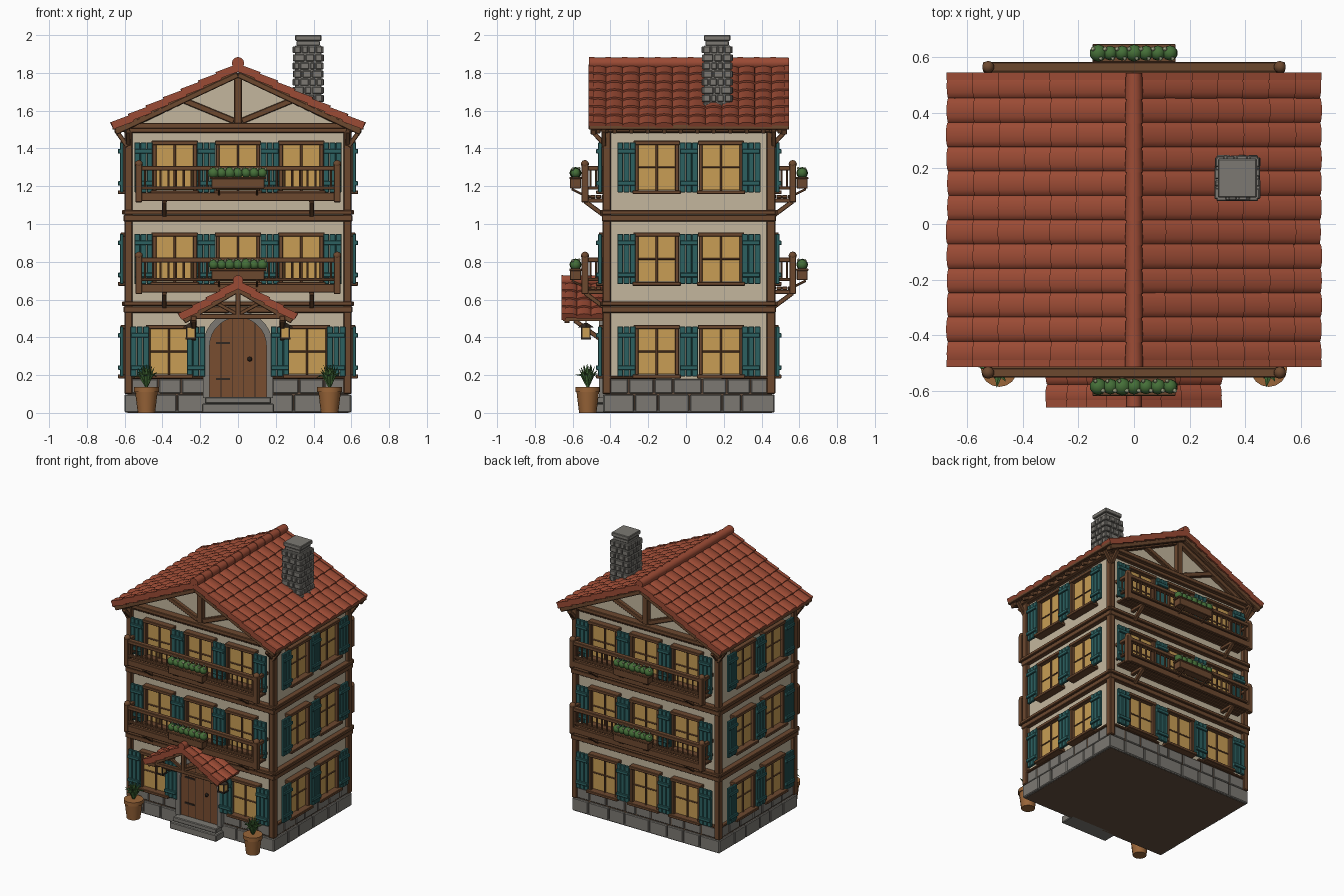
import bpy, bmesh, random
from math import pi, sin, cos, hypot
from mathutils import Matrix, Vector

if "Cube" in bpy.data.objects:
    bpy.data.objects.remove(bpy.data.objects["Cube"])

random.seed(4)
CY = 0.015                       # centre of the house body in y
I = Matrix.Identity(4)
T = lambda *v: Matrix.Translation(v)
COLORS = dict(wall=(.55, .47, .34), roof=(.33, .07, .035), wood=(.15, .065, .028), dark=(.03, .02, .015),
              teal=(.025, .12, .12), glass=(.58, .34, .09), stone=(.2, .19, .17), door=(.19, .075, .03),
              green=(.06, .16, .04), clay=(.32, .13, .04), bloom=(.45, .5, .3), mortar=(.13, .08, .05))
MATS = {}
for key, col in COLORS.items():
    MATS[key] = bpy.data.materials.new(key)
    MATS[key].diffuse_color = (*col, 1)
PARTS = {}


def part(name, mat, bevel=0.0, smooth=False):
    bm = bmesh.new()
    PARTS[name] = (bm, mat, bevel, smooth)
    return bm


def box(bm, c, s, M=I):
    bmesh.ops.create_cube(bm, size=1, matrix=M @ T(*c) @ Matrix.Diagonal((*s, 1)))


def aim(a, b):
    a, b = Vector(a), Vector(b)
    return T(*((a + b) / 2)) @ (b - a).to_track_quat('Z', 'Y').to_matrix().to_4x4(), (b - a).length


def beam(bm, a, b, w, M=I):
    R, length = aim(a, b)
    bmesh.ops.create_cube(bm, size=1, matrix=M @ R @ Matrix.Diagonal((w, w, length, 1)))


def cone(bm, a, b, r1, r2, n=12, M=I, flat=1):
    R, length = aim(a, b)
    bmesh.ops.create_cone(bm, cap_ends=True, segments=n, radius1=r1, radius2=r2, depth=length,
                          matrix=M @ R @ Matrix.Diagonal((1, flat, 1, 1)))


def ball(bm, c, r, M=I):
    bmesh.ops.create_icosphere(bm, subdivisions=2, radius=r, matrix=M @ T(*c))


def loft(bm, A, B):
    a, b = [bm.verts.new(p) for p in A], [bm.verts.new(p) for p in B]
    bm.faces.new(a)
    bm.faces.new(b[::-1])
    for i in range(len(a)):
        j = (i + 1) % len(a)
        bm.faces.new((a[i], a[j], b[j], b[i]))


def prism(bm, pts, y0, y1, M=I):
    loft(bm, [M @ Vector((x, y0, z)) for x, z in pts], [M @ Vector((x, y1, z)) for x, z in pts])


# wall frames: local x along the wall, local -y outward, z up
frame = lambda ang, dist: T(0, CY, 0) @ Matrix.Rotation(ang, 4, 'Z') @ T(0, -dist, 0)
FRONT, BACK, RIGHT, LEFT = frame(0, .43), frame(pi, .43), frame(pi / 2, .575), frame(-pi / 2, .575)
WALLS = [(FRONT, .6), (BACK, .6), (RIGHT, .455), (LEFT, .455)]

# walls with gables, stone plinth
prism(part("plaster_walls", 'wall'), [(-.575, .08), (.575, .08), (.575, 1.52), (0, 1.8), (-.575, 1.52)], CY - .43, CY + .43)
core = part("plinth_core", 'mortar')
box(core, (0, CY, .09), (1.17, .88, .18))
stones = part("plinth_stones", 'stone', .005)
box(stones, (0, CY, .008), (1.19, .9, .014))


def stone_row(bm, M, half, z0, z1, n, out, skip=0):
    cuts = [-half] + [half * (-1 + 2 * (i + random.uniform(-.2, .2)) / n) for i in range(1, n)] + [half]
    for a, b in zip(cuts, cuts[1:]):
        if abs((a + b) / 2) > skip:
            o = out - random.uniform(0, .004)
            box(bm, ((a + b) / 2, -o / 2 + .01, (z0 + z1) / 2), (b - a - .006, o + .02, z1 - z0 - .006), M)


for M, h in WALLS:
    stone_row(stones, M, h, 0, .1, 6 if h < .5 else 8, .026)
    stone_row(stones, M, h - .03, .1, .182, 7 if h < .5 else 9, .018, .18 if M is FRONT else 0)

# timber frame: corner posts and floor beams
posts = part("corner_posts", 'wood', .005)
beams = part("floor_beams", 'wood', .004)
for sx in (-1, 1):
    for sy in (-1, 1):
        box(posts, (sx * .58, CY + sy * .435, .81), (.042, .045, 1.42))
for M, h in WALLS:
    for z, t, out in ((.578, .024, .035), (.547, .034, .026), (1.062, .024, .035), (1.031, .034, .026), (1.497, .03, .022)):
        box(beams, (0, -out / 2, z), (2 * h + .01, out + .01, t), M)
    for s in (-1, 1):
        box(beams, (s * (h / 2 + .08), -.01, .187), (h - .18, .03, .014), M)

# windows and shutters
panes = part("window_panes", 'glass')
frames = part("window_frames", 'wood', .003)
shutters = part("shutters", 'teal', .003)


def window(M, u, z):
    box(panes, (u, -.005, z), (.2, .02, .24), M)
    for s in (-1, 1):
        box(frames, (u + s * .107, -.015, z), (.02, .05, .26), M)
    box(frames, (u, -.018, z + .13), (.245, .056, .022), M)
    box(frames, (u, -.026, z - .132), (.255, .07, .02), M)
    box(frames, (u, -.012, z), (.012, .025, .25), M)
    box(frames, (u, -.011, z), (.2, .02, .009), M)


def shutter(M, u, z):
    for i in (-1, 0, 1):
        box(shutters, (u + i * .033, -.04, z), (.031, .02, .265), M)
    for dz in (-.085, .085):
        box(shutters, (u, -.053, z + dz), (.096, .016, .024), M)


for z in (.325, .815, 1.3):
    for M, h in WALLS:
        if M is FRONT and z < .5:
            us, ss = (-.365, .365), (-.52, -.222, .222, .52)
        elif h > .5:
            us, ss = (-.335, 0, .335), (-.5, -.168, .168, .5)
        else:
            us, ss = (-.17, .17), (-.33, 0, .33)
        for u in us:
            window(M, u, z)
        for u in ss:
            shutter(M, u, z)

# balconies with flower boxes, front and back on both upper floors
deck = part("balcony_decks", 'wood', .003)
rails = part("balcony_railings", 'wood', .003)
knobs = part("railing_knobs", 'wood', 0, True)
fbox = part("flower_boxes", 'wood', .003)
plants = part("flower_box_plants", 'green', 0, True)
blooms = part("flower_blooms", 'bloom')
for M in (FRONT, BACK):
    for z in (.66, 1.145):
        for i in range(4):
            box(deck, (0, -.018 - i * .03, z), (1.05, .028, .018), M)
        box(deck, (0, -.125, z), (1.08, .025, .045), M)
        box(rails, (0, -.12, z + .15), (1.08, .034, .026), M)
        box(rails, (0, -.12, z + .045), (1.05, .02, .016), M)
        for i in range(25):
            box(rails, (-.492 + i * .041, -.12, z + .095), (.011, .011, .1), M)
        for s in (-1, 1):
            box(rails, (s * .525, -.12, z + .07), (.036, .036, .2), M)
            ball(knobs, (s * .525, -.12, z + .172), .022, M)
            box(rails, (s * .525, -.06, z + .15), (.028, .12, .024), M)
            box(rails, (s * .525, -.06, z + .045), (.018, .12, .016), M)
            for y in (-.03, -.06, -.09):
                box(rails, (s * .525, y, z + .095), (.011, .011, .1), M)
            beam(deck, (s * .39, -.12, z - .025), (s * .39, -.005, z - .11), .024, M)
            box(deck, (s * .39, -.06, z - .02), (.026, .12, .022), M)
        box(fbox, (0, -.17, z + .07), (.28, .058, .055), M)
        box(fbox, (0, -.17, z + .098), (.3, .066, .012), M)
        for s in (-1, 1):
            beam(fbox, (s * .1, -.19, z + .04), (s * .1, -.13, z + .01), .012, M)
        for i in range(7):
            u = -.129 + i * .043
            ball(plants, (u, -.17, z + .125), .029 + random.uniform(-.003, .003), M)
            ball(blooms, (u + .018, -.185, z + .146), .008, M)
            ball(blooms, (u - .01, -.15, z + .15), .007, M)


# tiled gable roofs
def roof(name, run, zr, ze, y0, y1, cols, rows, capr):
    tiles, under = part(name + "_tiles", 'roof', 0, True), part(name + "_boards", 'wood')
    length = hypot(run, zr - ze)
    w, step = (y1 - y0) / cols, length / rows
    prism(under, [(0, zr), (run, ze), (run, ze - .018), (0, zr - .02), (-run, ze - .018), (-run, ze)], y0 + .005, y1 - .005)
    for s in (-1, 1):
        d = Vector((s * run, 0, ze - zr)) / length
        n = Vector((s * (zr - ze), 0, run)) / length
        P = lambda t, y, h: Vector((0, y, zr)) + d * t + n * h
        for r in range(rows):
            t0, t1 = r * step, (r + 1) * step + .012
            for c in range(cols):
                yc, j = y0 + (c + .5) * w, random.uniform(-.003, .003)
                arc = [(w * .53 * cos(a * pi / 6), .018 * sin(a * pi / 6)) for a in range(7)]
                base = [(-w * .53, -.012), (w * .53, -.012)]
                prof = lambda t, k: [P(t, yc + y, h + k) for y, h in arc + base]
                loft(tiles, prof(t0, .002), prof(t1 + j, .014))
            for y in (y0 + .008, y1 - .008):        # verge tiles
                q = [(-.013, -.018), (.013, -.018), (.013, .022), (-.013, .022)]
                loft(tiles, [P(t0, y + a, b) for a, b in q], [P(t1, y + a, b + .01) for a, b in q])
    n = max(3, round((y1 - y0) / .09))
    for i in range(n):                              # ridge caps
        a = y0 + (y1 - y0) * i / n
        cone(tiles, (0, a - .004, zr + .026), (0, a + (y1 - y0) / n + .004, zr + .026), capr, capr * .88, 12)


roof("main_roof", .65, 1.825, 1.515, CY - .525, CY + .525, 12, 7, .033)
roof("porch_roof", .29, .675, .505, -.655, -.425, 3, 4, .028)

# gable timbers, eaves, rafter tails
gable = part("gable_timbers", 'wood', .004)
eaves = part("eaves_timbers", 'wood', .003)
for M in (FRONT, BACK):
    box(gable, (0, -.015, 1.66), (.042, .04, .28), M)
    box(gable, (0, -.025, 1.52), (1.3, .06, .03), M)
    for s in (-1, 1):
        beam(gable, (s * .02, -.012, 1.545), (s * .3, -.012, 1.66), .032, M)
        beam(gable, (0, -.012, 1.795), (s * .62, -.012, 1.5), .036, M)
        beam(gable, (0, -.075, 1.79), (s * .65, -.075, 1.485), .03, M)
        beam(eaves, (s * .585, -.02, 1.41), (s * .645, -.02, 1.495), .024, M)
        beam(eaves, (s * .58, -.015, 1.42), (s * .58, -.08, 1.49), .024, M)
for s in (-1, 1):
    box(eaves, (s * .655, CY, 1.513), (.02, 1.06, .028))
    box(eaves, (s * .59, CY, 1.505), (.035, 1.02, .03))
    for i in range(12):
        y = CY - .48 + i * .0873
        beam(eaves, (s * .56, y, 1.53), (s * .645, y, 1.49), .024)

# chimney
chim = part("chimney", 'stone', .004)
CX, CHY = .372, .165
box(chim, (CX, CHY, 1.77), (.14, .14, .35))
for k in range(4):
    M = T(CX, CHY, 0) @ Matrix.Rotation(k * pi / 2, 4, 'Z') @ T(0, -.07, 0)
    for r in range(8):
        stone_row(chim, M, .078, 1.6 + r * .043, 1.643 + r * .043, 3 + r % 2, .013)
box(chim, (CX, CHY, 1.957), (.125, .125, .025))
box(chim, (CX, CHY, 1.985), (.14, .14, .03))

# arched door with stone surround and steps
arc = lambda r, n=14: [(r * cos(pi * i / n), .355 + r * sin(pi * i / n)) for i in range(n + 1)]
prism(part("door_leaf", 'door'), [(.152, .08)] + arc(.152) + [(-.152, .08)], -.03, .01, FRONT)
prism(part("door_surround", 'stone'), [(.185, .08)] + arc(.185) + [(-.185, .08), (-.15, .08)] + arc(.15)[::-1] + [(.15, .08)], -.045, .01, FRONT)
iron = part("door_fittings", 'dark')
for x in (-.09, -.03, .03, .09):
    top = .355 + (.15 ** 2 - x * x) ** .5
    box(iron, (x, -.028, (.085 + top) / 2), (.004, .006, top - .085), FRONT)
for z in (.18, .37):
    box(iron, (-.08, -.032, z), (.075, .008, .012), FRONT)
ball(iron, (.062, -.038, .285), .013, FRONT)
steps = part("door_steps", 'stone', .005)
box(steps, (0, -.05, .025), (.38, .12, .05), FRONT)
box(steps, (0, -.04, .067), (.35, .1, .034), FRONT)

# porch timbers and hanging lanterns
porch = part("porch_timbers", 'wood', .003)
lamp, lframe = part("lantern_glass", 'glass'), part("lantern_frames", 'dark')
box(porch, (0, -.63, .51), (.5, .026, .026))
box(porch, (0, -.63, .585), (.028, .026, .14))
for s in (-1, 1):
    beam(porch, (0, -.63, .65), (s * .285, -.63, .485), .026)
    beam(porch, (s * .01, -.63, .525), (s * .12, -.63, .585), .02)
    box(porch, (s * .235, -.53, .5), (.03, .23, .028))
    beam(porch, (s * .235, -.59, .49), (s * .235, -.425, .37), .024)
    box(porch, (s * .235, -.425, .43), (.028, .03, .13))
    x, y = s * .25, -.53
    box(lamp, (x, y, .425), (.042, .042, .056))
    box(lframe, (x, y, .394), (.054, .054, .01))
    cone(lframe, (x, y, .453), (x, y, .475), .042, .01, 4)
    box(lframe, (x, y, .48), (.006, .006, .03))
    for a in (-1, 1):
        for b in (-1, 1):
            box(lframe, (x + a * .022, y + b * .022, .425), (.007, .007, .06))

# potted plants beside the door
pots, leaves = part("plant_pots", 'clay', 0, True), part("pot_leaves", 'green')
for s in (-1, 1):
    c = T(s * .485, -.52, 0)
    cone(pots, (0, 0, 0), (0, 0, .115), .046, .06, 16, c)
    cone(pots, (0, 0, .11), (0, 0, .138), .066, .066, 16, c)
    for i in range(18):
        a, r = i * 2.4, .02 + .055 * (i / 17)
        top, mid = .26 - .075 * (i / 17) ** 2, Vector((r * .5 * cos(a), r * .5 * sin(a), .2))
        cone(leaves, (0, 0, .13), mid, .006, .012, 5, c, .5)
        cone(leaves, mid, (r * cos(a), r * sin(a), top), .012, 0, 5, c, .5)

# turn every part into an object
for name, (bm, mat, bevel, smooth) in PARTS.items():
    bmesh.ops.recalc_face_normals(bm, faces=bm.faces)
    me = bpy.data.meshes.new(name)
    bm.to_mesh(me)
    bm.free()
    ob = bpy.data.objects.new(name, me)
    bpy.context.collection.objects.link(ob)
    me.materials.append(MATS[mat])
    if bevel:
        mod = ob.modifiers.new("edge_bevel", 'BEVEL')
        mod.width, mod.segments, mod.limit_method = bevel, 1, 'ANGLE'
    if smooth:
        bpy.ops.object.select_all(action='DESELECT')
        ob.select_set(True)
        bpy.context.view_layer.objects.active = ob
        bpy.ops.object.shade_smooth_by_angle(angle=.7)

for m in bpy.data.materials:
    if m.users and not m.is_grease_pencil:
        m.use_nodes = True
        m.node_tree.nodes["Principled BSDF"].inputs["Base Color"].default_value = m.diffuse_color
